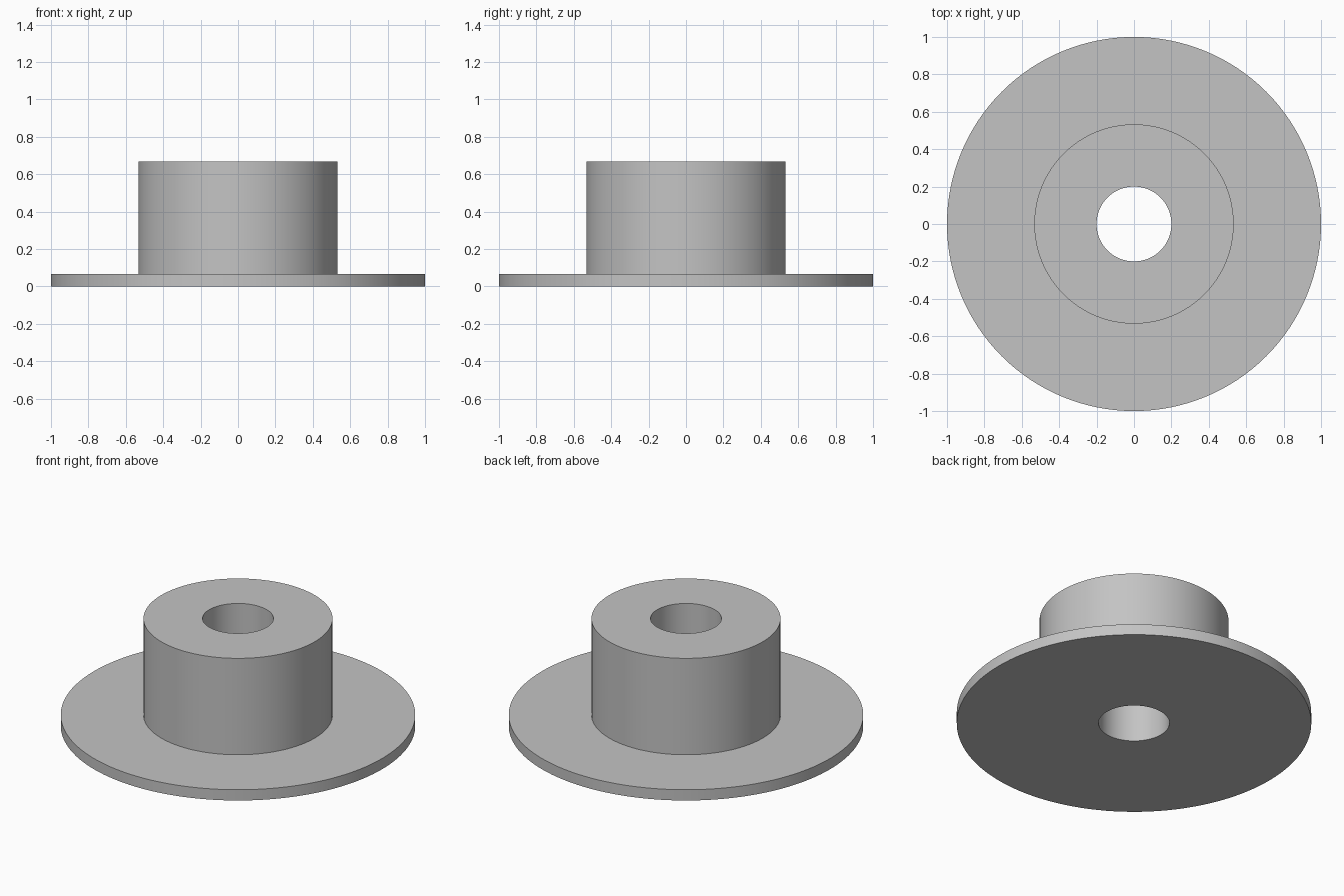
import bpy
import bmesh
from math import radians, tau
from mathutils import Matrix

old = bpy.data.objects.get("Cube")
if old:
    bpy.data.objects.remove(old, do_unlink=True)

SEGMENTS = 128
FLANGE_RADIUS, HUB_RADIUS, BORE_RADIUS = 1.0, 0.533, 0.2
FLANGE_HEIGHT, TOTAL_HEIGHT = 0.067, 0.667

# Plain grey for the whole part
grey = bpy.data.materials.new("plain grey")
grey.use_nodes = True
colour = (0.55, 0.55, 0.55, 1)
grey.diffuse_color = colour
grey.node_tree.nodes["Principled BSDF"].inputs["Base Color"].default_value = colour


def lathe(name, profile, material):
    """Revolve a closed (radius, height) profile around the z axis."""
    bm = bmesh.new()
    rings = []
    for i in range(SEGMENTS):
        turn = Matrix.Rotation(tau * i / SEGMENTS, 3, "Z")
        rings.append([bm.verts.new((r, 0, z)) for r, z in profile])
        bmesh.ops.rotate(bm, verts=rings[-1], matrix=turn)
    count = len(profile)
    for i, ring in enumerate(rings):
        following = rings[(i + 1) % SEGMENTS]
        for j in range(count):
            k = (j + 1) % count
            bm.faces.new((ring[j], following[j], following[k], ring[k]))
    bmesh.ops.recalc_face_normals(bm, faces=bm.faces)
    mesh = bpy.data.meshes.new(name)
    bm.to_mesh(mesh)
    bm.free()
    mesh.materials.append(material)
    obj = bpy.data.objects.new(name, mesh)
    bpy.context.collection.objects.link(obj)
    bpy.ops.object.select_all(action="DESELECT")
    obj.select_set(True)
    bpy.context.view_layer.objects.active = obj
    bpy.ops.object.shade_smooth_by_angle(angle=radians(30))
    return obj


# Flange, hub and through bore in one solid
lathe("flanged_bushing", [
    (BORE_RADIUS, 0),
    (FLANGE_RADIUS, 0),
    (FLANGE_RADIUS, FLANGE_HEIGHT),
    (HUB_RADIUS, FLANGE_HEIGHT),
    (HUB_RADIUS, TOTAL_HEIGHT),
    (BORE_RADIUS, TOTAL_HEIGHT),
], grey)
